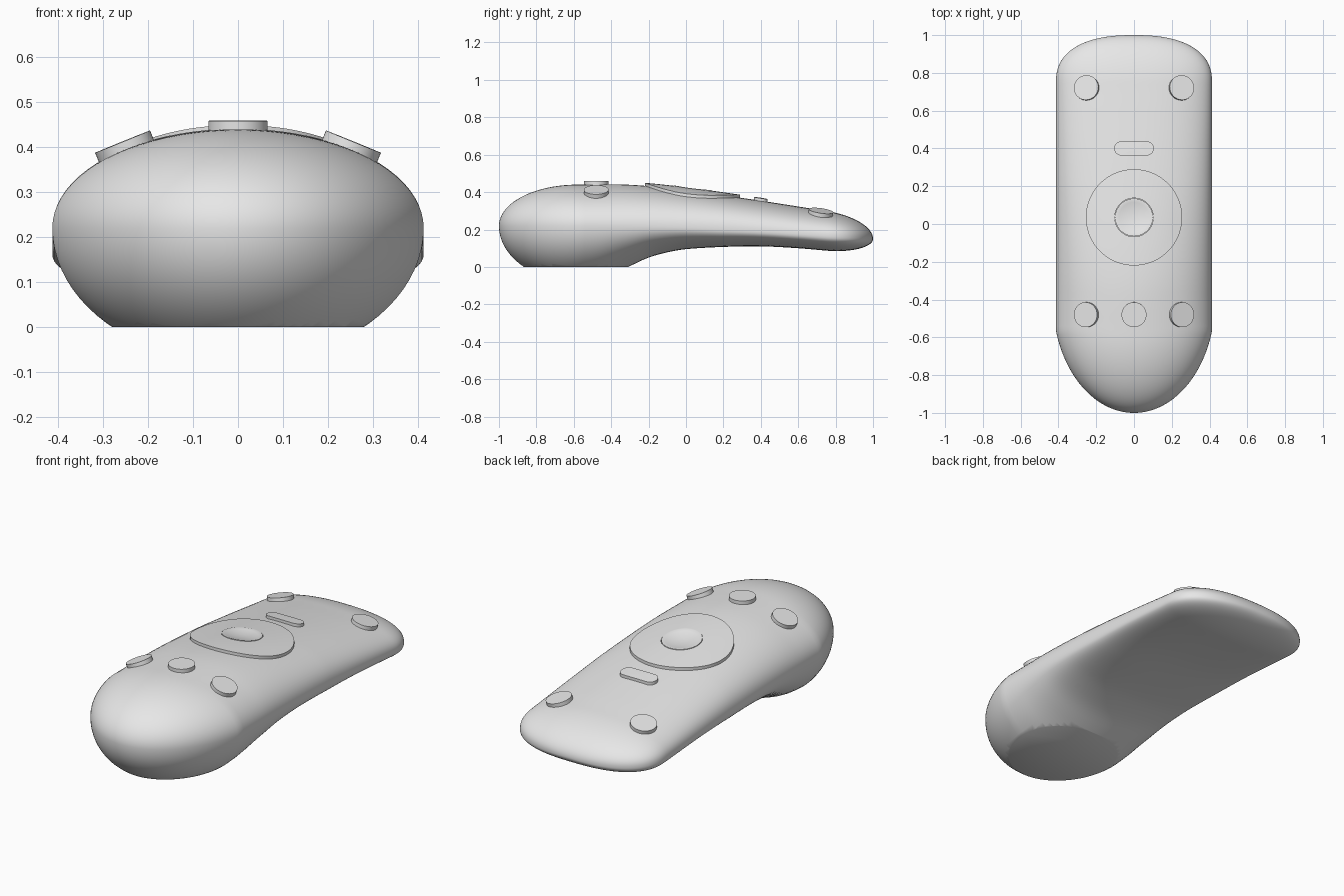
import bpy, bmesh, math
from mathutils import Vector

if "Cube" in bpy.data.objects:
    bpy.data.objects.remove(bpy.data.objects["Cube"], do_unlink=True)

grey = bpy.data.materials.new("plain grey")
grey.use_nodes = True
grey.diffuse_color = (0.8, 0.8, 0.8, 1)
grey.node_tree.nodes["Principled BSDF"].inputs["Base Color"].default_value = (0.8, 0.8, 0.8, 1)

# Lengthwise profiles as (y, z)
TOP = [(-1, .44), (-.58, .44), (-.35, .441), (-.2, .432), (0, .41), (.2, .383),
       (.4, .354), (.6, .323), (.8, .292), (1, .27)]
MID = [(-1, .22), (-.4, .22), (0, .21), (.4, .19), (.75, .165), (1, .15)]
LOW = [(-1, -.08), (-.58, -.08), (-.45, -.06), (-.31, 0), (-.2, .05), (-.1, .078),
       (0, .095), (.2, .107), (.4, .11), (.6, .1), (.8, .083), (1, .07)]


def curve(points, y):
    """Smooth interpolation through profile points."""
    last = len(points) - 1

    def slope(i):
        a, b = points[max(i - 1, 0)], points[min(i + 1, last)]
        return (b[1] - a[1]) / (b[0] - a[0])

    i = 0
    while i < last - 1 and y > points[i + 1][0]:
        i += 1
    (y0, z0), (y1, z1) = points[i], points[i + 1]
    d = y1 - y0
    t = (y - y0) / d
    return ((2*t**3 - 3*t*t + 1) * z0 + (t**3 - 2*t*t + t) * d * slope(i)
            + (3*t*t - 2*t**3) * z1 + (t**3 - t*t) * d * slope(i + 1))


def section(y):
    """Half width, middle height, rise, drop and squareness of the shell at y."""
    front = min(max((-.58 - y) / .42, 0), 1)
    rear = min(max((y - .75) / .25, 0), 1)
    width = .413
    if y < -.4:
        width = min(width, .43 * math.sqrt(max(1 - ((y + .4) / .6) ** 2, 0)))
    width *= (1 - rear ** 2.4) ** (1 / 2.4)
    round_off = math.sqrt(1 - front ** 2) * math.sqrt(1 - rear ** 2)
    mid = curve(MID, y)
    blend = min(max((y + .4) / .6, 0), 1)
    return (width, mid, (curve(TOP, y) - mid) * round_off,
            (mid - curve(LOW, y)) * round_off, 2 + .3 * blend, 2 + .5 * blend)


def surface(x, y):
    width, mid, rise, _, n, _ = section(y)
    return mid + rise * max(1 - abs(x / width) ** n, 0) ** (1 / n)


def finish(bm, name, angle=35):
    bmesh.ops.recalc_face_normals(bm, faces=bm.faces)
    mesh = bpy.data.meshes.new(name)
    bm.to_mesh(mesh)
    bm.free()
    obj = bpy.data.objects.new(name, mesh)
    bpy.context.collection.objects.link(obj)
    mesh.materials.append(grey)
    bpy.ops.object.select_all(action='DESELECT')
    obj.select_set(True)
    bpy.context.view_layer.objects.active = obj
    bpy.ops.object.shade_smooth_by_angle(angle=math.radians(angle))
    return obj


def bridge(bm, a, b):
    count = len(a)
    for i in range(count):
        j = (i + 1) % count
        bm.faces.new((a[i], a[j], b[j], b[i]))


def fan(bm, ring, tip):
    for i in range(len(ring)):
        bm.faces.new((ring[i], ring[(i + 1) % len(ring)], tip))


def signed_power(value, power):
    return math.copysign(abs(value) ** power, value)


# Shell: lofted sections, cut flat to make the foot
bm = bmesh.new()
STEPS, SIDES = 110, 80
rings = []
for k in range(1, STEPS):
    y = -math.cos(math.pi * k / STEPS)
    width, mid, rise, drop, n_top, n_low = section(y)
    ring = []
    for i in range(SIDES):
        a = 2 * math.pi * i / SIDES
        c, s = math.cos(a), math.sin(a)
        n, h = (n_top, rise) if s >= 0 else (n_low, drop)
        ring.append(bm.verts.new((width * signed_power(c, 2 / n), y,
                                  mid + h * signed_power(s, 2 / n))))
    rings.append(ring)
for a, b in zip(rings, rings[1:]):
    bridge(bm, a, b)
fan(bm, rings[0], bm.verts.new((0, -1, curve(MID, -1))))
fan(bm, rings[-1], bm.verts.new((0, 1, curve(MID, 1))))
cut = bmesh.ops.bisect_plane(bm, geom=bm.verts[:] + bm.edges[:] + bm.faces[:],
                             plane_co=(0, 0, 0), plane_no=(0, 0, 1), clear_inner=True)
edges = [e for e in cut["geom_cut"] if isinstance(e, bmesh.types.BMEdge)]
bmesh.ops.holes_fill(bm, edges=edges, sides=0)
finish(bm, "shell", 40)


def pad(name, cx, cy, outline, levels, sides=72):
    """Pad that follows the shell; levels are (scale, lift) rings from rim to centre."""
    bm = bmesh.new()
    rings = []
    for scale, lift in levels:
        ring = []
        for i in range(sides):
            dx, dy = outline(2 * math.pi * i / sides)
            x, y = cx + dx * scale, cy + dy * scale
            ring.append(bm.verts.new((x, y, surface(x, y) + lift)))
        rings.append(ring)
    for a, b in zip(rings, rings[1:]):
        bridge(bm, a, b)
    fan(bm, rings[-1], bm.verts.new((cx, cy, surface(cx, cy) + levels[-1][1])))
    finish(bm, name)


def circle(radius):
    return lambda a: (radius * math.cos(a), radius * math.sin(a))


def pill(a):
    return (math.copysign(.068, math.cos(a)) + .037 * math.cos(a), .037 * math.sin(a))


# Navigation disc with a dished centre key
pad("navigation_disc", 0, .035, circle(.255),
    [(1, -.02), (1, .016), (.85, .016), (.7, .016), (.55, .016), (.4, .016), (.4, .002)])
dish = [(1, -.01), (1, .018), (.94, .018)]
dish += [(r / 10, .018 - .014 * (1 - (r / 9.4) ** 2)) for r in (8, 6, 4, 2, 1)]
pad("centre_key", 0, .035, circle(.1), dish)

# Slim rocker key
pad("rocker_key", 0, .4, pill, [(1, -.02), (1, .016), (.6, .016), (.2, .016)], 48)


def round_button(name, x, y):
    """Flat disc set square to the shell."""
    e = .01
    slope_x = (surface(x + e, y) - surface(x - e, y)) / (2 * e)
    slope_y = (surface(x, y + e) - surface(x, y - e)) / (2 * e)
    normal = Vector((-slope_x, -slope_y, 1)).normalized()
    bm = bmesh.new()
    bmesh.ops.create_cone(bm, cap_ends=True, segments=48, radius1=.066, radius2=.066, depth=.04)
    obj = finish(bm, name)
    obj.rotation_euler = normal.to_track_quat('Z', 'Y').to_euler()
    obj.location = Vector((x, y, surface(x, y))) - normal * .002


# Round buttons
round_button("front_middle_button", 0, -.48)
for side, x in (("left", .25), ("right", -.25)):
    round_button("front_" + side + "_button", x, -.48)
    round_button("back_" + side + "_button", x, .72)
